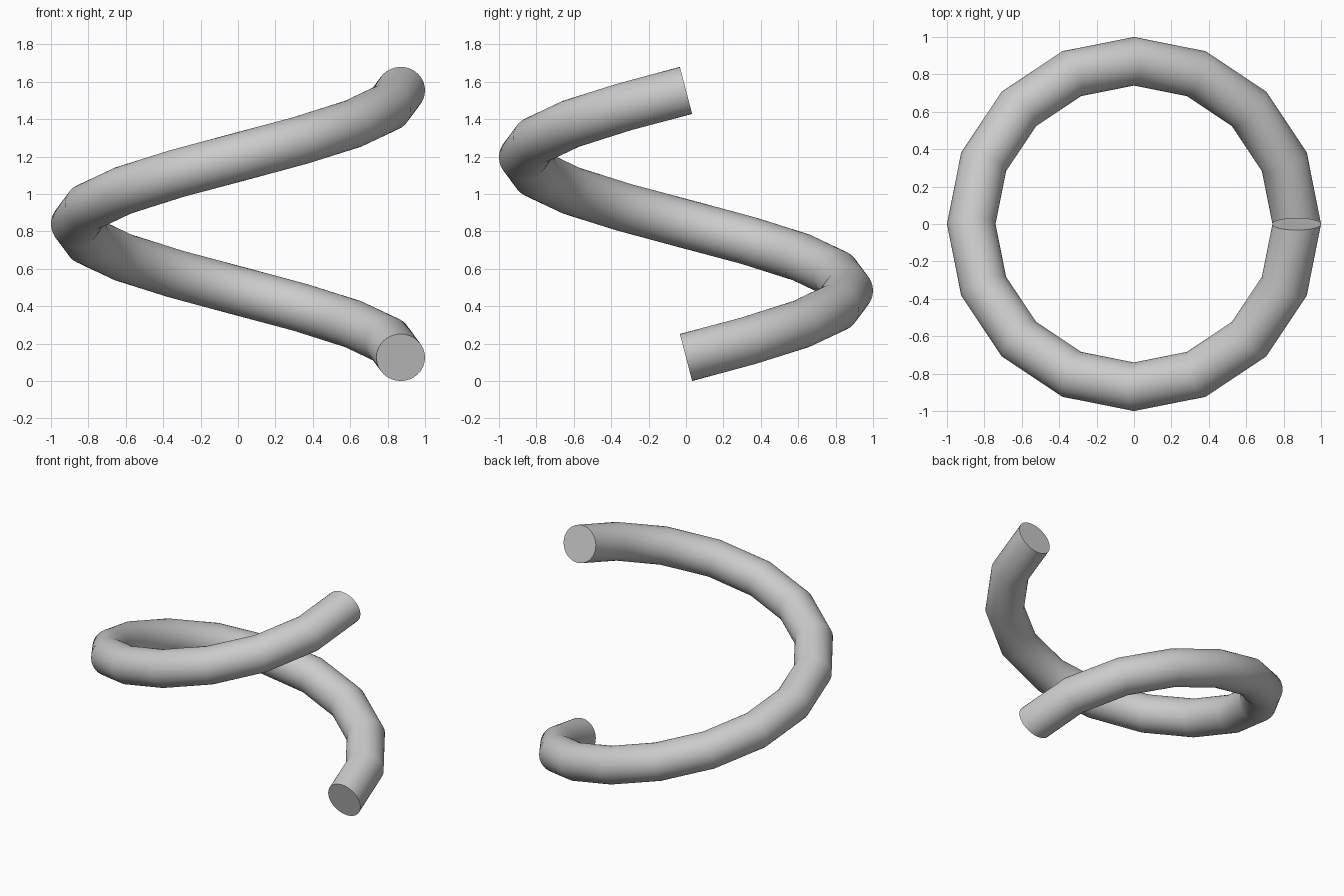
import bpy, bmesh
from math import sin, cos, pi, atan2
from mathutils import Vector

if "Cube" in bpy.data.objects:
    bpy.data.objects.remove(bpy.data.objects["Cube"])

R, TUBE, PITCH = 0.87, 0.13, 1.428   # coil radius, tube radius, rise per turn
STEPS, SIDES = 16, 32
tilt = atan2(PITCH, 2 * pi * R)
base = TUBE * cos(tilt)

# One full coil turn: tilted circular sections swept up a helix
bm = bmesh.new()
rings = []
for i in range(STEPS + 1):
    a = 2 * pi * i / STEPS
    out = Vector((cos(a), sin(a), 0))
    side = Vector((-sin(a), cos(a), 0))
    up = Vector((0, 0, cos(tilt))) - side * sin(tilt)
    centre = out * R + Vector((0, 0, base + PITCH * i / STEPS))
    rings.append([bm.verts.new(centre + TUBE * (out * cos(t) + up * sin(t)))
                  for t in (2 * pi * k / SIDES for k in range(SIDES))])
for a, b in zip(rings, rings[1:]):
    for k in range(SIDES):
        n = (k + 1) % SIDES
        bm.faces.new((a[k], a[n], b[n], b[k]))

# Flat end caps
bm.faces.new(rings[0])
bm.faces.new(rings[-1])
bmesh.ops.recalc_face_normals(bm, faces=bm.faces)

mesh = bpy.data.meshes.new("spring_coil")
bm.to_mesh(mesh)
bm.free()
coil = bpy.data.objects.new("spring_coil", mesh)
bpy.context.collection.objects.link(coil)
bpy.context.view_layer.objects.active = coil
coil.select_set(True)
bpy.ops.object.shade_smooth_by_angle(angle=pi / 6)
